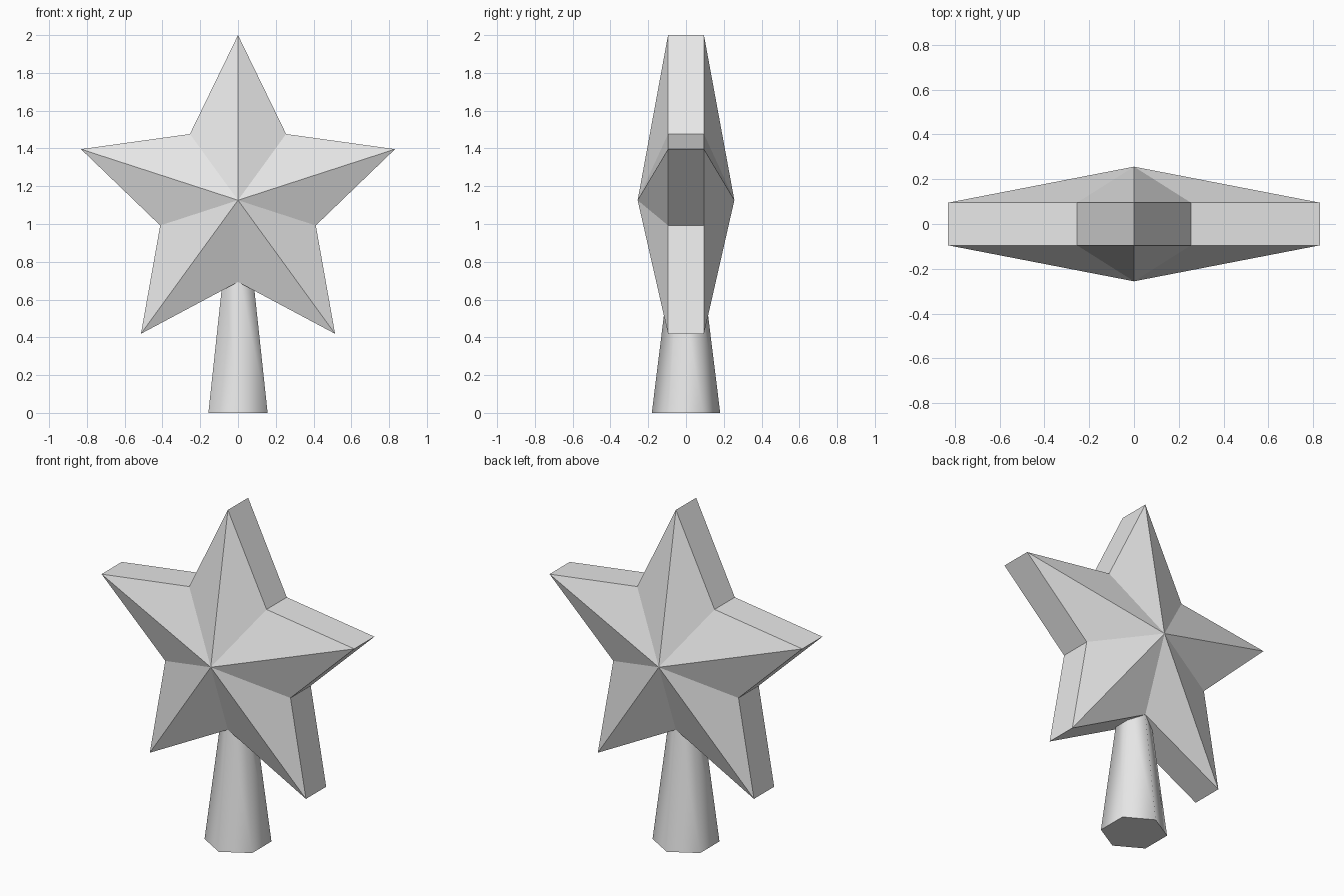
import bpy
import bmesh
from math import sin, cos, pi

cube = bpy.data.objects.get("Cube")
if cube:
    bpy.data.objects.remove(cube, do_unlink=True)

POINTS = 5
CENTER_Z = 1.126
OUTER, INNER = 0.874, 0.433
RIM, APEX = 0.095, 0.256       # half depths at the outline and the middle
STEM_BASE, STEM_TOP, STEM_HEIGHT = 0.181, 0.088, 0.75

grey = bpy.data.materials.new("light_grey")
grey.use_nodes = True
color = (0.8, 0.8, 0.8, 1)
grey.diffuse_color = color
grey.node_tree.nodes["Principled BSDF"].inputs["Base Color"].default_value = color


def add_object(name, bm):
    bmesh.ops.recalc_face_normals(bm, faces=bm.faces[:])
    mesh = bpy.data.meshes.new(name)
    bm.to_mesh(mesh)
    bm.free()
    mesh.materials.append(grey)
    obj = bpy.data.objects.new(name, mesh)
    bpy.context.collection.objects.link(obj)
    return obj


# Faceted star: a rim band with a shallow pyramid on the front and back
bm = bmesh.new()
rings = []
for side in (-1, 1):
    ring = []
    for i in range(POINTS * 2):
        r = INNER if i % 2 else OUTER
        a = pi * i / POINTS
        ring.append(bm.verts.new((r * sin(a), side * RIM, CENTER_Z + r * cos(a))))
    apex = bm.verts.new((0, side * APEX, CENTER_Z))
    for i, v in enumerate(ring):
        bm.faces.new((v, ring[(i + 1) % len(ring)], apex))
    rings.append(ring)
front, back = rings
for i in range(len(front)):
    j = (i + 1) % len(front)
    bm.faces.new((front[i], front[j], back[j], back[i]))
add_object("star", bm)

# Tapered six-sided stem, smooth around the sides with sharp end caps
bm = bmesh.new()
rings = []
for r, z in ((STEM_BASE, 0), (STEM_TOP, STEM_HEIGHT)):
    rings.append([bm.verts.new((r * sin(pi * i / 3), r * cos(pi * i / 3), z))
                  for i in range(6)])
low, high = rings
for i in range(6):
    j = (i + 1) % 6
    bm.faces.new((low[i], low[j], high[j], high[i])).smooth = True
for ring in rings:
    for edge in bm.faces.new(ring).edges:
        edge.smooth = False
add_object("stem", bm)
